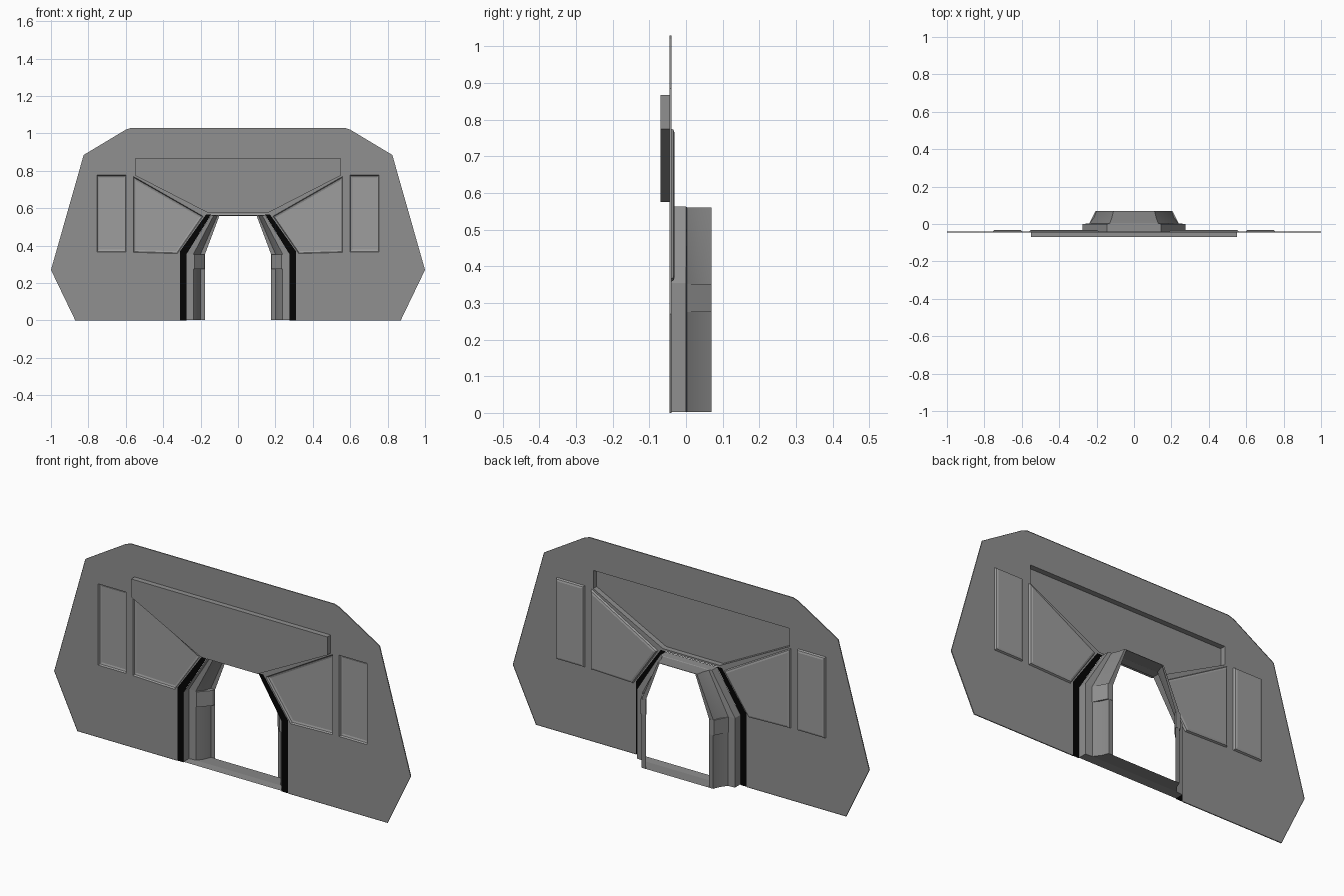
import bpy, bmesh
from mathutils import Vector

if "Cube" in bpy.data.objects:
    bpy.data.objects.remove(bpy.data.objects["Cube"])

WALL_Y = -0.043
RECESS_Y = -0.031
HEADER_Y = -0.07
GREY, LIGHT, DARK, BLACK = 0.28, 0.34, 0.24, 0.001


def finish(bm, name, shade=GREY):
    me = bpy.data.meshes.new(name)
    bm.to_mesh(me)
    bm.free()
    ob = bpy.data.objects.new(name, me)
    bpy.context.collection.objects.link(ob)
    key = f"paint_{shade}"
    mat = bpy.data.materials.get(key) or bpy.data.materials.new(key)
    mat.diffuse_color = (shade, shade, shade, 1)
    mat.use_nodes = True
    mat.node_tree.nodes["Principled BSDF"].inputs["Base Color"].default_value = mat.diffuse_color
    me.materials.append(mat)
    return ob


def flip(pts):
    return [(-x, z) for x, z in reversed(pts)]


def symmetric(half):
    """Close a right-hand half outline with its mirror image."""
    return half + flip(half)


def inset(pts, d):
    """Move every side of a counter-clockwise convex outline inward by d."""
    out, n = [], len(pts)
    for i in range(n):
        p = Vector(pts[i])
        a = (p - Vector(pts[i - 1])).normalized()
        b = (Vector(pts[(i + 1) % n]) - p).normalized()
        na, nb = Vector((-a.y, a.x)), Vector((-b.y, b.x))
        q = p + (na + nb) * d / (1 + na.dot(nb))
        out.append((q.x, q.y))
    return out


def loft(name, rings, cap=False, closed=True, shade=GREY):
    """Skin a list of (y, outline) rings into one sheet."""
    bm = bmesh.new()
    loops = [[bm.verts.new((x, y, z)) for x, z in pts] for y, pts in rings]
    n = len(loops[0])
    for a, b in zip(loops, loops[1:]):
        for i in range(n if closed else n - 1):
            j = (i + 1) % n
            bm.faces.new((a[i], a[j], b[j], b[i]))
    if cap:
        bm.faces.new(loops[-1])
    return finish(bm, name, shade)


# Outlines (x, z), counter-clockwise seen from the front
wall_half = [(0.31, 0), (0.87, 0), (1.0, 0.27), (0.825, 0.885), (0.60, 1.02), (0.57, 1.03)]
strip_outer = [(0.31, 0), (0.31, 0.37), (0.172, 0.565)]
strip_inner = [(0.275, 0), (0.275, 0.355), (0.145, 0.565)]
window = [(0.598, 0.365), (0.755, 0.365), (0.755, 0.777), (0.598, 0.777)]
wedge = [(0.325, 0.357), (0.56, 0.364), (0.56, 0.77), (0.187, 0.557)]
header = symmetric([(0.16, 0.575), (0.55, 0.775), (0.55, 0.867)])
holes = [window, flip(window), wedge, flip(wedge), header]

# Wall sheet with door notch and panel openings
bm = bmesh.new()
outline = symmetric(wall_half) + [(-x, z) for x, z in strip_outer[1:]] + strip_outer[:0:-1]
for pts in [outline] + holes:
    vs = [bm.verts.new((x, WALL_Y, z)) for x, z in pts]
    for i in range(len(vs)):
        bm.edges.new((vs[i - 1], vs[i]))
bmesh.ops.triangle_fill(bm, use_beauty=True, edges=bm.edges[:], normal=(0, -1, 0))
finish(bm, "wall")

# Thin rim around the wall
loft("wall_rim", [(WALL_Y - 0.002, symmetric(wall_half)), (WALL_Y + 0.003, symmetric(wall_half))],
     closed=False)

# Recessed side panels with sloped rims
for side, f in (("right", lambda p: p), ("left", flip)):
    for name, pts in (("window_panel", window), ("wedge_panel", wedge)):
        p = f(pts)
        loft(f"{name}_{side}", [(WALL_Y, p), (RECESS_Y - 0.003, inset(p, 0.004)),
                                (RECESS_Y, inset(p, 0.013))], cap=True, shade=LIGHT)

# Raised header above the door
loft("header_panel", [(WALL_Y, header), (HEADER_Y, header)], cap=True)

# Black seal strips beside the door
for s, side in ((1, "right"), (-1, "left")):
    bm = bmesh.new()
    o = [bm.verts.new((s * x, WALL_Y, z)) for x, z in strip_outer]
    i = [bm.verts.new((s * x, WALL_Y, z)) for x, z in strip_inner]
    for k in range(2):
        vs = (o[k], o[k + 1], i[k + 1], i[k])
        bm.faces.new(vs if s > 0 else vs[::-1])
    finish(bm, f"seal_strip_{side}", BLACK)


# Door tunnel: narrows towards the back, with a floor and a ceiling
def arch(low, top, zt):
    return symmetric([(low, 0.003), (low, 0.275), (low, 0.355), (top, zt)])


front = arch(0.275, 0.145, 0.563)
step = arch(0.238, 0.13, 0.561)
loft("door_frame", [(WALL_Y, front), (0.0, front), (0.003, step)])
tunnel = loft("door_tunnel", [
    (0.003, step),
    (0.035, arch(0.214, 0.118, 0.560)),
    (0.069, arch(0.200, 0.110, 0.560)),
    (0.069, arch(0.176, 0.100, 0.558))], shade=DARK)
bpy.context.view_layer.objects.active = tunnel
tunnel.select_set(True)
bpy.ops.object.shade_smooth_by_angle(angle=0.5)

# Blocks at the knee of each door post
for s, side in ((1, "right"), (-1, "left")):
    bm = bmesh.new()
    plan = [(0.241, 0.0), (0.205, 0.070), (0.178, 0.070), (0.182, 0.055), (0.232, 0.0)]
    f = bm.faces.new([bm.verts.new((s * x, y, 0.275)) for x, y in plan])
    g = bmesh.ops.extrude_face_region(bm, geom=[f])
    bmesh.ops.translate(bm, vec=(0, 0, 0.077),
                        verts=[v for v in g["geom"] if isinstance(v, bmesh.types.BMVert)])
    bmesh.ops.recalc_face_normals(bm, faces=bm.faces[:])
    finish(bm, f"post_block_{side}")
